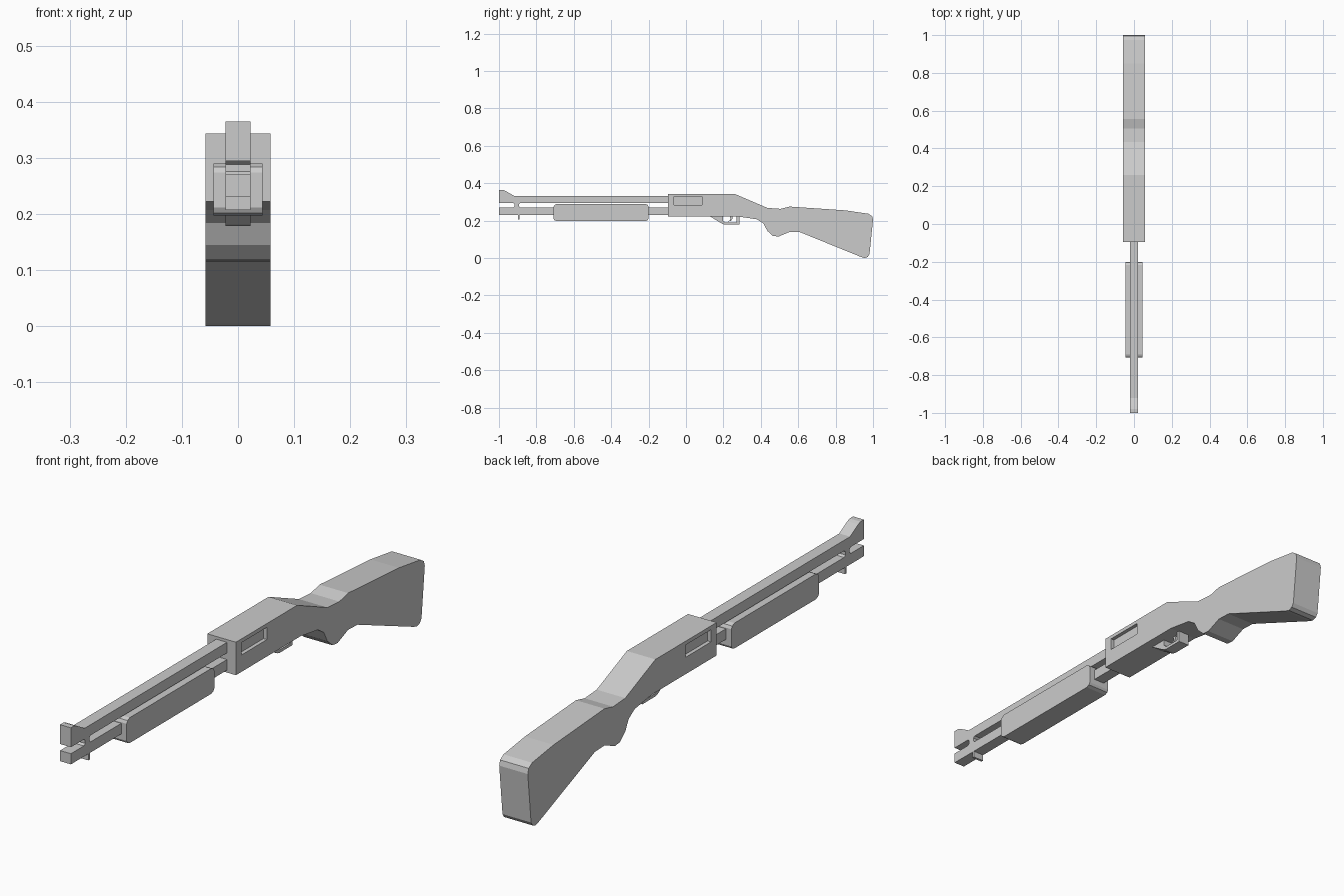
import bpy, bmesh


def extrude_profile(name, pts, half):
    """Extrude a side profile of (y, z) points symmetrically along x."""
    bm = bmesh.new()
    left = [bm.verts.new((-half, y, z)) for y, z in pts]
    right = [bm.verts.new((half, y, z)) for y, z in pts]
    n = len(pts)
    bm.faces.new(left)
    bm.faces.new(right[::-1])
    for i in range(n):
        j = (i + 1) % n
        bm.faces.new((left[i], right[i], right[j], left[j]))
    bmesh.ops.recalc_face_normals(bm, faces=bm.faces)
    mesh = bpy.data.meshes.new(name)
    bm.to_mesh(mesh)
    bm.free()
    obj = bpy.data.objects.new(name, mesh)
    bpy.context.collection.objects.link(obj)
    return obj


def box(name, lo, hi):
    """Axis-aligned box between two corners."""
    bpy.ops.mesh.primitive_cube_add(size=1, location=[(a + b) / 2 for a, b in zip(lo, hi)])
    obj = bpy.context.object
    obj.name = name
    obj.scale = [b - a for a, b in zip(lo, hi)]
    return obj


# receiver and stock in one slab
body = extrude_profile("receiver_and_stock", [
    (-0.095, 0.222), (-0.095, 0.343), (0.26, 0.343), (0.435, 0.268), (0.505, 0.263),
    (0.555, 0.275), (0.85, 0.255), (0.975, 0.237), (0.995, 0.224), (1.0, 0.205),
    (0.981, 0.02), (0.972, 0.006), (0.955, 0.0), (0.935, 0.006), (0.61, 0.138),
    (0.555, 0.14), (0.495, 0.115), (0.465, 0.118), (0.435, 0.145), (0.415, 0.184),
    (0.38, 0.207), (0.28, 0.222)], 0.058)

# ejection port recess on both sides
for side in (-1, 1):
    xs = sorted((side * 0.044, side * 0.08))
    cutter = box("port_cutter", (xs[0], -0.063, 0.284), (xs[1], 0.085, 0.329))
    cutter.hide_render = True
    cutter.hide_viewport = False
    bpy.context.view_layer.update()
    mod = body.modifiers.new("port", 'BOOLEAN')
    mod.operation = 'DIFFERENCE'
    mod.solver = 'EXACT'
    mod.object = cutter
    bpy.context.view_layer.objects.active = body
    bpy.ops.object.modifier_apply(modifier=mod.name)
    bpy.data.objects.remove(cutter)

# barrel, front sight, connecting web and magazine tube
extrude_profile("barrel_and_magazine", [
    (-0.09, 0.333), (-0.92, 0.333), (-0.967, 0.36), (-0.98, 0.365), (-1.0, 0.365),
    (-1.0, 0.294), (-0.925, 0.294), (-0.917, 0.288), (-0.917, 0.276), (-0.925, 0.27),
    (-1.0, 0.27), (-1.0, 0.231), (-0.09, 0.231), (-0.09, 0.27), (-0.885, 0.27),
    (-0.893, 0.276), (-0.893, 0.288), (-0.885, 0.294), (-0.09, 0.294)], 0.022)

# sling lug under the magazine
box("sling_lug", (-0.022, -0.899, 0.207), (0.022, -0.89, 0.233))

# pump grip
extrude_profile("pump_grip", [
    (-0.708, 0.211), (-0.703, 0.202), (-0.69, 0.197), (-0.218, 0.197), (-0.205, 0.202),
    (-0.2, 0.211), (-0.2, 0.274), (-0.205, 0.284), (-0.218, 0.29), (-0.69, 0.29),
    (-0.703, 0.284), (-0.708, 0.274)], 0.044)

# trigger guard
extrude_profile("trigger_guard", [
    (0.125, 0.225), (0.195, 0.182), (0.21, 0.178), (0.285, 0.178), (0.285, 0.225),
    (0.271, 0.225), (0.271, 0.189), (0.21, 0.189), (0.198, 0.2), (0.198, 0.225)], 0.022)

# curved trigger
extrude_profile("trigger", [
    (0.232, 0.226), (0.238, 0.212), (0.234, 0.202), (0.223, 0.195),
    (0.24, 0.199), (0.248, 0.211), (0.248, 0.226)], 0.009)
